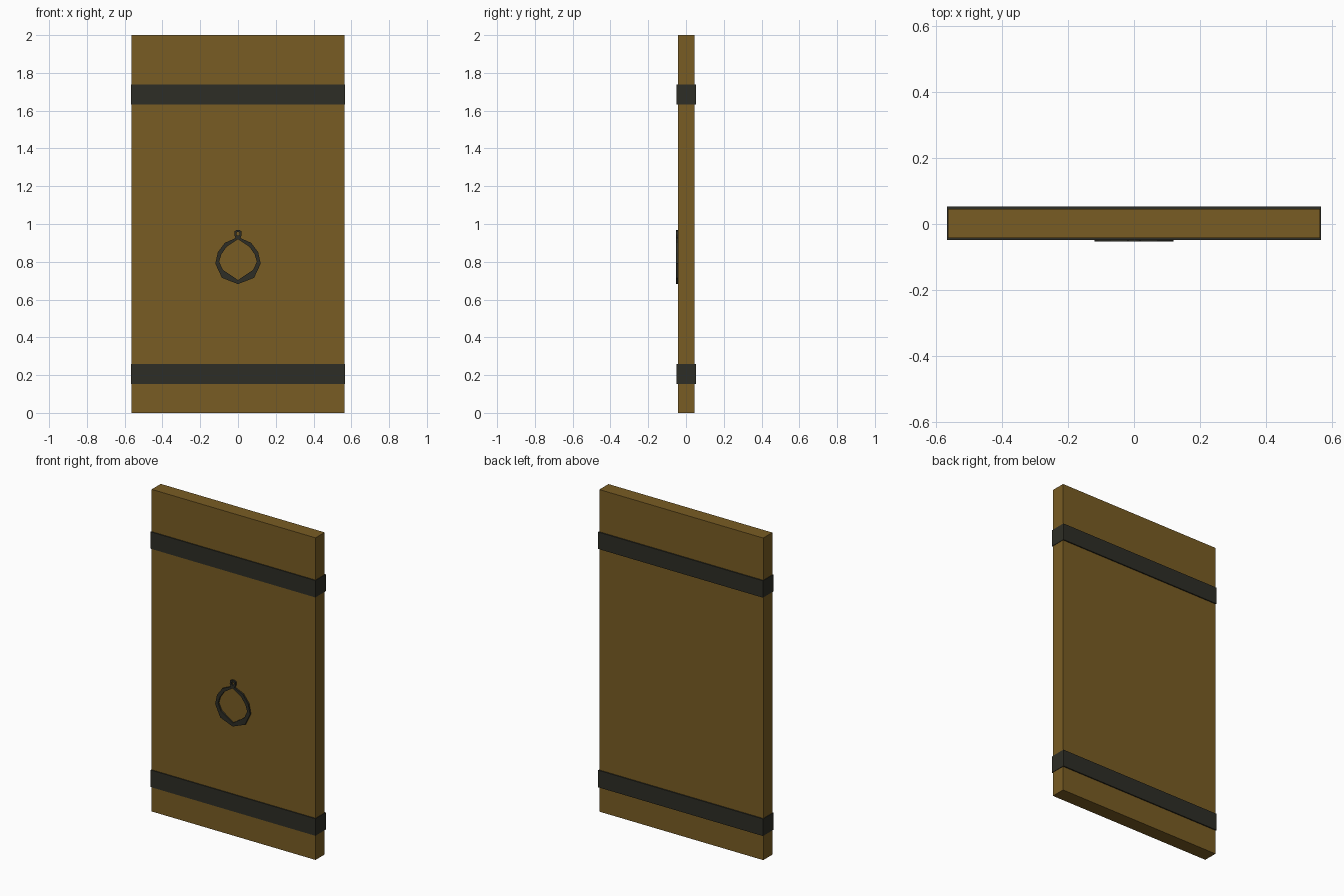
import bpy, bmesh
from mathutils import Vector

if "Cube" in bpy.data.objects:
    bpy.data.objects.remove(bpy.data.objects["Cube"])


def material(name, rgb):
    m = bpy.data.materials.new(name)
    m.diffuse_color = (*rgb, 1)
    m.use_nodes = True
    m.node_tree.nodes["Principled BSDF"].inputs["Base Color"].default_value = m.diffuse_color
    return m


wood = material("brown wood", (0.19, 0.107, 0.017))
iron = material("dark iron", (0.027, 0.027, 0.019))


def finish(name, bm, mat):
    bmesh.ops.recalc_face_normals(bm, faces=bm.faces)
    mesh = bpy.data.meshes.new(name)
    bm.to_mesh(mesh)
    bm.free()
    mesh.materials.append(mat)
    obj = bpy.data.objects.new(name, mesh)
    bpy.context.collection.objects.link(obj)


def box(name, lo, hi, mat):
    lo, hi = Vector(lo), Vector(hi)
    bm = bmesh.new()
    bmesh.ops.create_cube(bm, size=1)
    bmesh.ops.scale(bm, vec=hi - lo, verts=bm.verts)
    bmesh.ops.translate(bm, vec=(lo + hi) / 2, verts=bm.verts)
    finish(name, bm, mat)


def mirrored(half):
    """Close a left-half outline (bottom to top) across x = 0."""
    return half + [(-x, z) for x, z in reversed(half) if x != 0]


def flat_ring(name, outer, inner, front, back, mat):
    """Closed band between two outlines with equal point counts."""
    bm = bmesh.new()
    loops = [[bm.verts.new((x, y, z)) for x, z in mirrored(pts)]
             for pts, y in ((outer, front), (inner, front), (inner, back), (outer, back))]
    n = len(loops[0])
    for k in range(4):
        a, b = loops[k], loops[(k + 1) % 4]
        for i in range(n):
            j = (i + 1) % n
            bm.faces.new((a[i], a[j], b[j], b[i]))
    finish(name, bm, mat)


# Door slab
box("door_panel", (-0.563, -0.043, 0), (0.563, 0.046, 2), wood)

# Iron straps wrapping the door
for name, z0, z1 in (("lower_strap", 0.153, 0.259), ("upper_strap", 1.633, 1.738)):
    box(name, (-0.566, -0.049, z0), (0.566, 0.053, z1), iron)

# Pull ring and its small hanging eye
flat_ring("pull_ring",
          [(0, 0.682), (-0.085, 0.715), (-0.12, 0.79), (-0.107, 0.85), (-0.07, 0.9), (-0.012, 0.926)],
          [(0, 0.703), (-0.08, 0.757), (-0.1, 0.8), (-0.088, 0.84), (-0.06, 0.88), (-0.002, 0.918)],
          -0.053, -0.042, iron)
flat_ring("ring_eye",
          [(-0.012, 0.922), (-0.02, 0.944), (-0.018, 0.962), (-0.008, 0.968)],
          [(-0.003, 0.938), (-0.008, 0.945), (-0.008, 0.954), (-0.003, 0.958)],
          -0.053, -0.042, iron)
